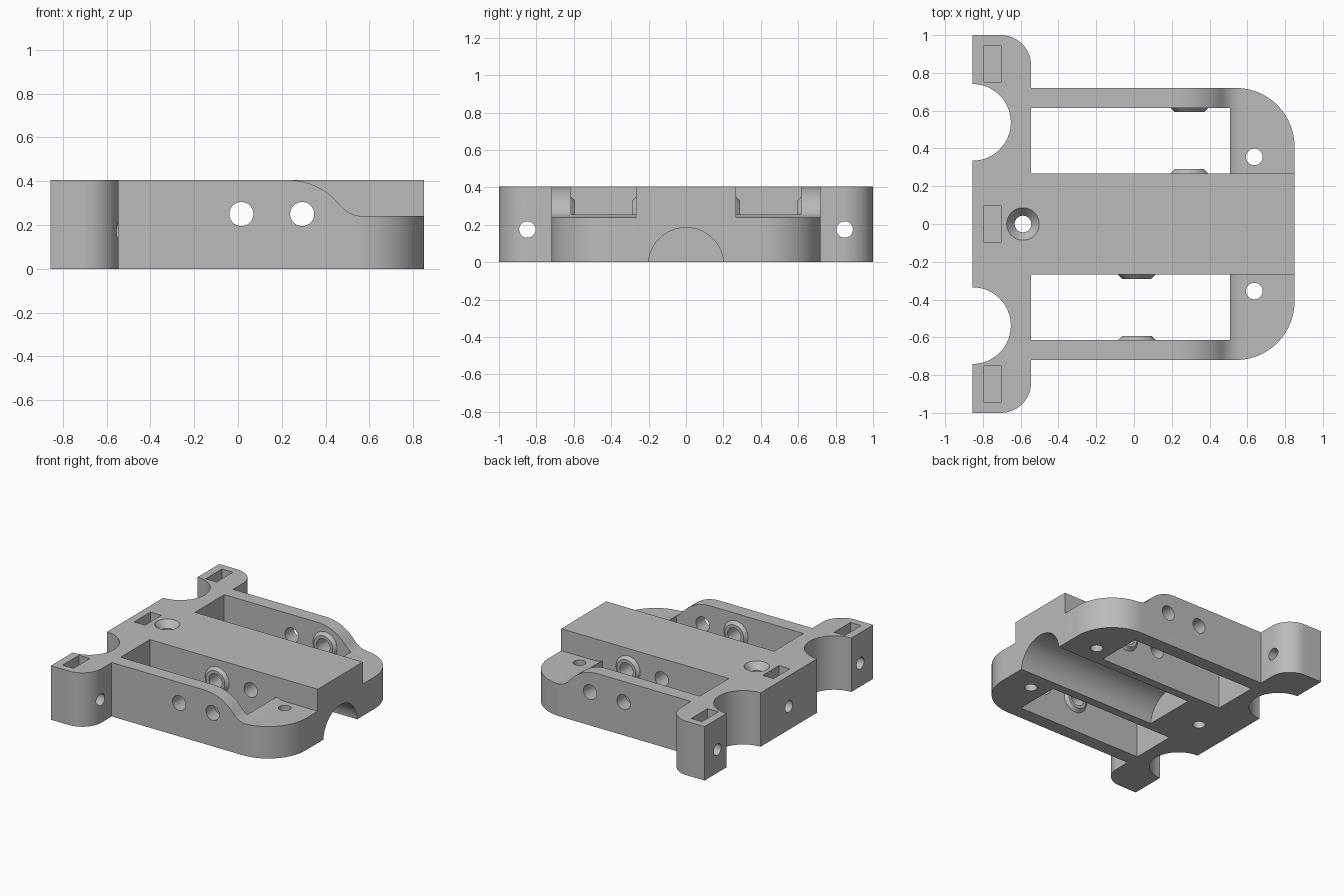
import bpy, bmesh
from math import sin, cos, radians, pi
from mathutils import Matrix, Vector

cube = bpy.data.objects.get("Cube")
if cube:
    bpy.data.objects.remove(cube, do_unlink=True)

H = 0.405          # full height
DECK = 0.24        # lowered deck height
X0, X1 = -0.855, 0.85

grey = bpy.data.materials.new("plain grey")
grey.use_nodes = True
colour = (0.5, 0.5, 0.5, 1)
grey.diffuse_color = colour
grey.node_tree.nodes["Principled BSDF"].inputs["Base Color"].default_value = colour


def make(name, bm):
    bmesh.ops.recalc_face_normals(bm, faces=bm.faces)
    mesh = bpy.data.meshes.new(name)
    bm.to_mesh(mesh)
    bm.free()
    ob = bpy.data.objects.new(name, mesh)
    mesh.materials.append(grey)
    bpy.context.collection.objects.link(ob)
    return ob


def arc(cx, cy, r, a0, a1, n=16):
    angles = [radians(a0 + (a1 - a0) * i / n) for i in range(n + 1)]
    return [(cx + r * cos(a), cy + r * sin(a)) for a in angles]


def prism(name, points, extrude):
    bm = bmesh.new()
    face = bm.faces.new([bm.verts.new(p) for p in points])
    ext = bmesh.ops.extrude_face_region(bm, geom=[face])
    verts = [g for g in ext["geom"] if isinstance(g, bmesh.types.BMVert)]
    bmesh.ops.translate(bm, vec=extrude, verts=verts)
    return make(name, bm)


def box(name, x0, x1, y0, y1, z0, z1):
    return prism(name, [(x0, y0, z0), (x1, y0, z0), (x1, y1, z0), (x0, y1, z0)],
                 (0, 0, z1 - z0))


def cone(name, start, end, r0, r1, n=40):
    a, b = Vector(start), Vector(end)
    bm = bmesh.new()
    turn = Vector((0, 0, 1)).rotation_difference(b - a).to_matrix().to_4x4()
    bmesh.ops.create_cone(bm, cap_ends=True, segments=n, radius1=r0, radius2=r1,
                          depth=(b - a).length,
                          matrix=Matrix.Translation((a + b) / 2) @ turn)
    return make(name, bm)


def combine(body, tool, operation="DIFFERENCE"):
    tool.hide_render = True
    mod = body.modifiers.new(tool.name, "BOOLEAN")
    mod.operation = operation
    mod.solver = "EXACT"
    mod.object = tool
    bpy.context.view_layer.objects.active = body
    bpy.ops.object.modifier_apply(modifier=mod.name)
    bpy.data.objects.remove(tool, do_unlink=True)


# Plan outline of the upper half: rounded nose, flange and scallop
half = arc(X1 - 0.31, 0.41, 0.31, 0, 90)
half += [(-0.545, 0.72)]
half += arc(-0.705, 0.84, 0.16, 0, 90)
half += [(X0, 1)]
half += arc(X0, 0.538, 0.203, 90, -90, 32)
outline = half + [(x, -y) for x, y in reversed(half)]
body = prism("bracket_body", [(x, y, 0) for x, y in outline], (0, 0, H))

# Lowered decks with S-shaped shoulders on both sides of the central rib
swing = radians(52)
shoulder = [(0.23 + 0.3 * sin(swing * i / 12), H - 0.3 * (1 - cos(swing * i / 12)))
            for i in range(13)]
shoulder += [(0.572 - 0.135 * sin(swing * i / 8), DECK + 0.135 * (1 - cos(swing * i / 8)))
             for i in range(7, -1, -1)]
shoulder += [(1, DECK), (1, 0.6), (0.23, 0.6)]
for side in (-1, 1):
    combine(body, prism("deck_cut", [(x, 0.268 * side, z) for x, z in shoulder],
                        (0, side, 0)))

# Side windows and the bosses inside them
for side, boss_x in ((-1, 0.015), (1, 0.293)):
    lo, hi = sorted((0.268 * side, 0.615 * side))
    combine(body, box("window_cut", -0.545, 0.508, lo, hi, -0.1, 0.6))
    for wall, way in ((0.268, 1), (0.615, -1)):
        combine(body, cone("boss", (boss_x, side * (wall - 0.022 * way), 0.25),
                           (boss_x, side * (wall + 0.022 * way), 0.25), 0.122, 0.078),
                "UNION")

# Half-round channel under the rib
combine(body, cone("channel_cut", (-0.32, 0, -0.017), (1, 0, -0.017), 0.202, 0.202, 64))

# Cross holes through both rails and the rib
for x in (0.015, 0.293):
    combine(body, cone("cross_hole", (x, -0.9, 0.25), (x, 0.9, 0.25), 0.055, 0.055))

# Nut slots and the bolt holes leading into them
for y, end in ((-0.848, -0.4), (0, -0.69), (0.848, -0.4)):
    combine(body, box("nut_slot", -0.795, -0.705, y - 0.097, y + 0.097, 0.08, 0.6))
    combine(body, cone("bolt_hole", (-1, y, 0.175), (end, y, 0.175), 0.044, 0.044))

# Vertical holes: two in the deck, one countersunk in the rib
for x, y in ((0.637, 0.355), (0.637, -0.355), (-0.588, 0)):
    combine(body, cone("screw_hole", (x, y, -0.1), (x, y, 0.6), 0.044, 0.044))
combine(body, cone("countersink", (-0.588, 0, H - 0.05), (-0.588, 0, H + 0.05), 0.044, 0.128))

# Smooth the curved walls, keep the machined edges sharp
bpy.ops.object.select_all(action="DESELECT")
body.select_set(True)
bpy.context.view_layer.objects.active = body
bpy.ops.object.shade_smooth_by_angle(angle=pi / 7)
